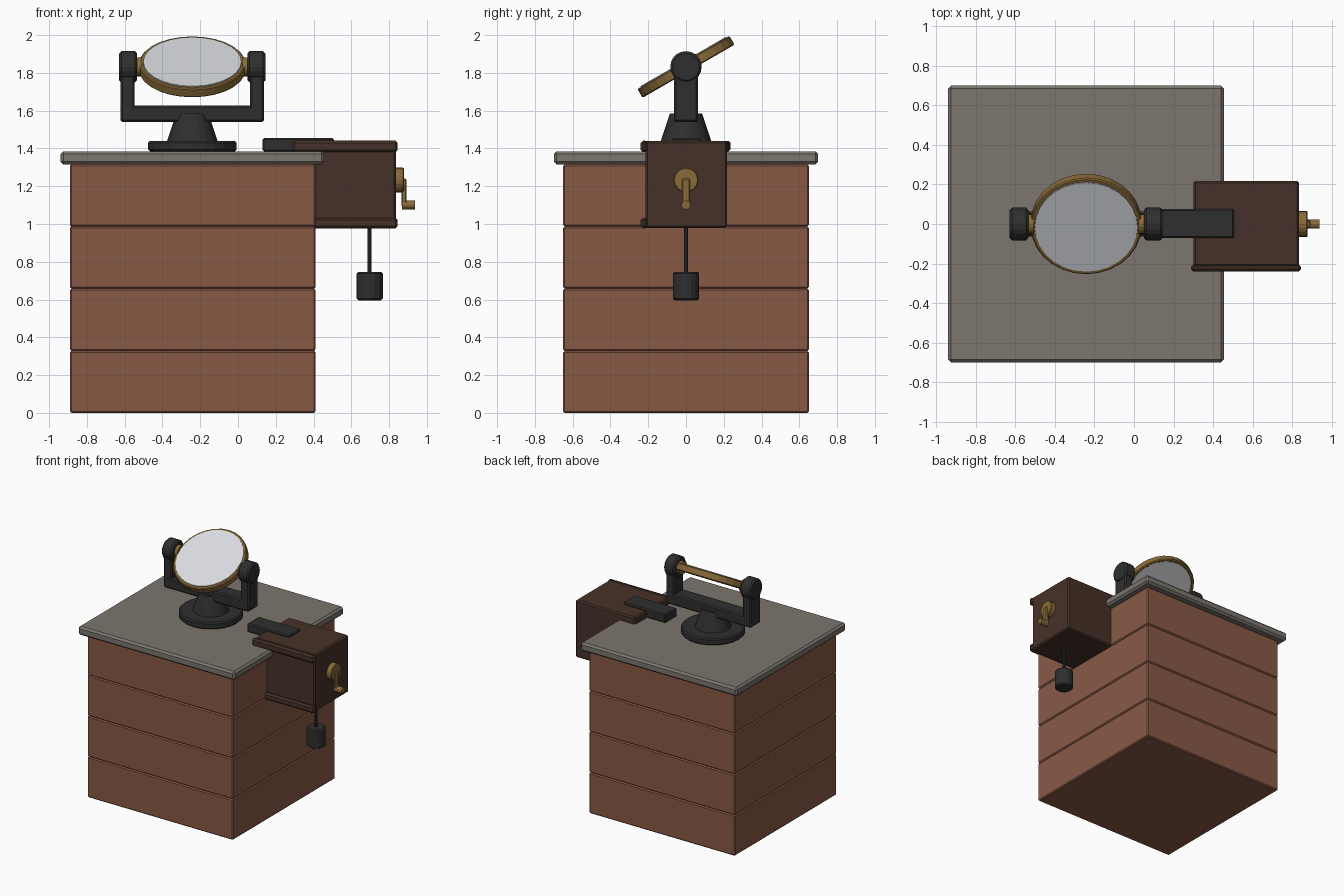
import bpy, bmesh, math
from mathutils import Matrix, Vector

if "Cube" in bpy.data.objects:
    bpy.data.objects.remove(bpy.data.objects["Cube"])


def material(name, rgb):
    m = bpy.data.materials.new(name)
    m.diffuse_color = (*rgb, 1)
    m.use_nodes = True
    m.node_tree.nodes["Principled BSDF"].inputs["Base Color"].default_value = m.diffuse_color
    return m


BRICK = material("brick", (0.25, 0.10, 0.06))
STONE = material("stone", (0.20, 0.18, 0.155))
WOOD = material("dark_wood", (0.062, 0.031, 0.021))
IRON = material("iron", (0.028, 0.028, 0.028))
BRASS = material("brass", (0.25, 0.145, 0.04))
GLASS = material("mirror_glass", (0.70, 0.71, 0.75))


def finish(name, bm, mat, bevel=0.0):
    bmesh.ops.recalc_face_normals(bm, faces=bm.faces)
    me = bpy.data.meshes.new(name)
    bm.to_mesh(me)
    bm.free()
    me.materials.append(mat)
    ob = bpy.data.objects.new(name, me)
    bpy.context.collection.objects.link(ob)
    if bevel:
        mod = ob.modifiers.new("bevel", 'BEVEL')
        mod.width = bevel
        mod.segments = 1
        mod.limit_method = 'ANGLE'
        mod.angle_limit = math.radians(40)
    return ob


def box(name, x, y, z, mat, bevel=0.01):
    bm = bmesh.new()
    size = (x[1] - x[0], y[1] - y[0], z[1] - z[0])
    mid = Vector((sum(x) / 2, sum(y) / 2, sum(z) / 2))
    bmesh.ops.create_cube(bm, size=1, matrix=Matrix.Translation(mid) @ Matrix.Diagonal((*size, 1)))
    return finish(name, bm, mat, bevel)


def rod(name, a, b, r1, mat, r2=None, sides=20, bevel=0.0):
    """Cylinder or cone from point a to point b."""
    a, b = Vector(a), Vector(b)
    turn = Vector((0, 0, 1)).rotation_difference(b - a).to_matrix().to_4x4()
    bm = bmesh.new()
    bmesh.ops.create_cone(bm, cap_ends=True, segments=sides, radius1=r1,
                          radius2=r1 if r2 is None else r2, depth=(b - a).length,
                          matrix=Matrix.Translation((a + b) / 2) @ turn)
    return finish(name, bm, mat, bevel)


def ring(name, centre, tilt, r_in, r_out, half, mat, sides=28):
    """Flat-sided ring swept from a rectangular section."""
    bm = bmesh.new()
    m = Matrix.Translation(centre) @ Matrix.Rotation(tilt, 4, 'X')
    section = [(r_in, -half), (r_out, -half), (r_out, half), (r_in, half)]
    loops = []
    for i in range(sides):
        t = 2 * math.pi * i / sides
        loops.append([bm.verts.new(m @ Vector((r * math.cos(t), r * math.sin(t), h)))
                      for r, h in section])
    for i in range(sides):
        p, q = loops[i], loops[(i + 1) % sides]
        for k in range(4):
            bm.faces.new((p[k], q[k], q[(k + 1) % 4], p[(k + 1) % 4]))
    return finish(name, bm, mat, 0.006)


# Brick pier in four courses, with stone cap
course = 1.315 / 4
for i in range(4):
    box(f"brick_course_{i + 1}", (-0.89, 0.41), (-0.65, 0.65),
        (i * course, (i + 1) * course), BRICK, 0.008)
box("stone_cap", (-0.94, 0.456), (-0.70, 0.70), (1.315, 1.385), STONE, 0.015)

# Pedestal
CX, PZ = -0.242, 1.832
rod("pedestal_base", (CX, 0, 1.385), (CX, 0, 1.44), 0.235, IRON, sides=24, bevel=0.01)
rod("pedestal_cone", (CX, 0, 1.435), (CX, 0, 1.585), 0.135, IRON, r2=0.085)

# Yoke with pivots on both sides
box("yoke_bar", (CX - 0.38, CX + 0.38), (-0.063, 0.063), (1.54, 1.628), IRON)
for side, s in (("left", -1), ("right", 1)):
    box(f"yoke_arm_{side}", sorted((CX + s * 0.305, CX + s * 0.38)), (-0.063, 0.063),
        (1.54, PZ), IRON)
    rod(f"pivot_boss_{side}", (CX + s * 0.292, 0, PZ), (CX + s * 0.387, 0, PZ), 0.083,
        IRON, bevel=0.012)
    rod(f"pivot_pin_{side}", (CX + s * 0.265, 0, PZ), (CX + s * 0.31, 0, PZ), 0.05, BRASS)

# Tilted mirror
tilt = math.radians(30)
centre = Vector((CX, 0, PZ))
normal = Vector((0, -math.sin(tilt), math.cos(tilt)))
ring("mirror_frame", centre, tilt, 0.255, 0.281, 0.027, BRASS)
rod("mirror_glass", centre - normal * 0.022, centre + normal * 0.032, 0.26, GLASS, sides=28)

# Clockwork case with front trim strips
box("case", (0.30, 0.836), (-0.215, 0.218), (0.98, 1.44), WOOD)
for nm, z in (("top", (1.38, 1.441)), ("bottom", (0.977, 1.033))):
    box(f"case_trim_{nm}", (0.288, 0.845), (-0.24, -0.205), z, WOOD, 0.012)
box("drive_bar", (0.13, 0.507), (-0.072, 0.076), (1.385, 1.455), IRON, 0.008)

# Winding crank
rod("crank_hub", (0.83, 0, 1.233), (0.878, 0, 1.233), 0.066, BRASS, bevel=0.005)
box("crank_arm", (0.865, 0.892), (-0.021, 0.021), (1.09, 1.24), BRASS, 0.006)
rod("crank_handle", (0.868, 0, 1.101), (0.938, 0, 1.101), 0.024, BRASS, sides=12)

# Hanging weight
rod("weight_cord", (0.697, 0, 0.72), (0.697, 0, 1.0), 0.011, IRON, sides=8)
rod("drive_weight", (0.697, 0, 0.596), (0.697, 0, 0.747), 0.07, IRON, sides=16, bevel=0.01)
